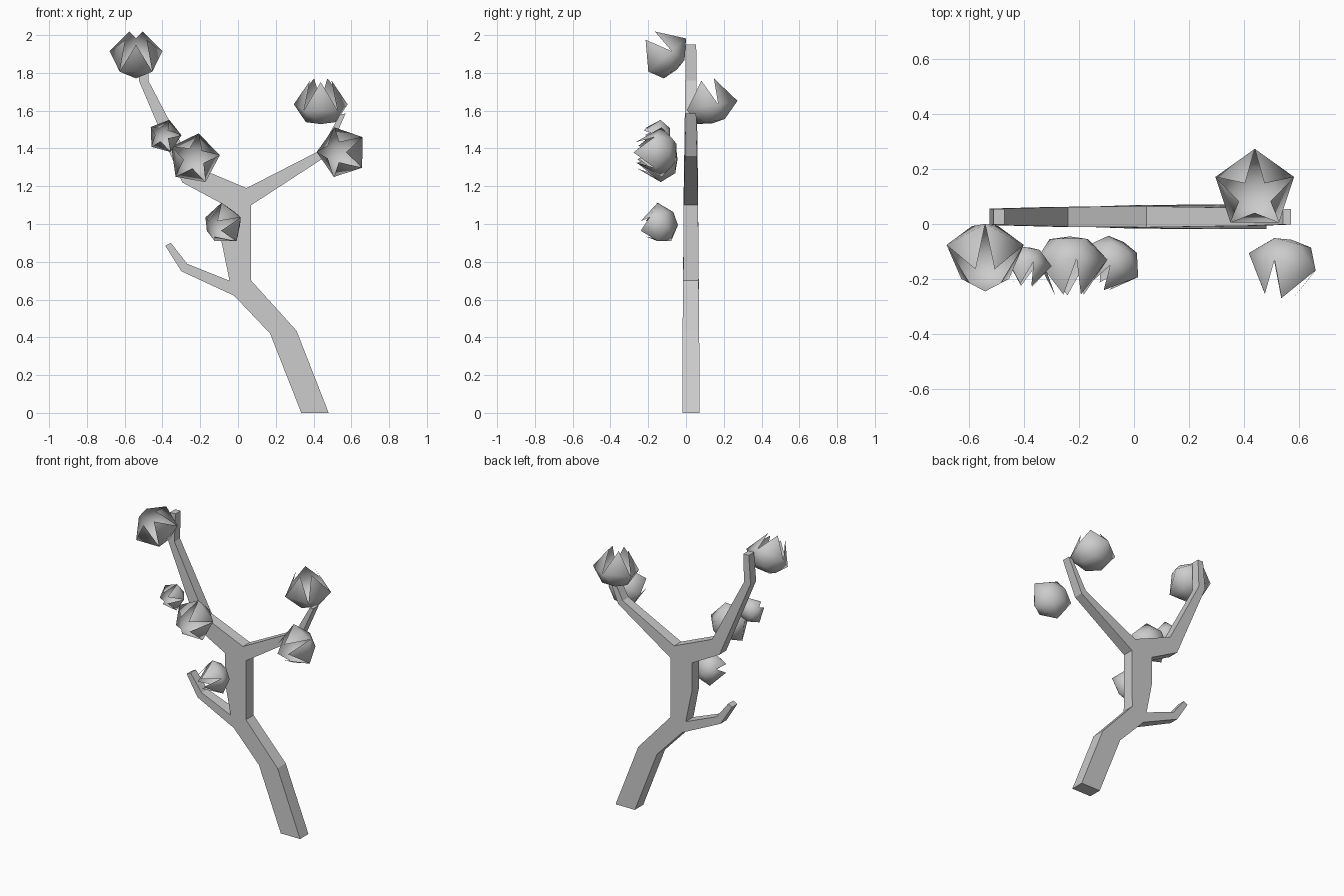
import bpy
from math import sin, cos, pi, radians
from mathutils import Vector

if "Cube" in bpy.data.objects:
    bpy.data.objects.remove(bpy.data.objects["Cube"])


def add_mesh(name, verts, faces, smooth=False):
    me = bpy.data.meshes.new(name)
    me.from_pydata(verts, [], faces)
    for p in me.polygons:
        p.use_smooth = smooth
    me.update()
    ob = bpy.data.objects.new(name, me)
    bpy.context.collection.objects.link(ob)
    return ob


# Branch: flat forked outline (x, z, half thickness), thinner at the tips
outline = [
    (0.335, 0.0, .045), (0.48, 0.0, .045), (0.31, 0.435, .044), (0.07, 0.70, .041),
    (0.07, 1.10, .038), (0.47, 1.36, .032), (0.57, 1.585, .028), (0.54, 1.58, .028),
    (0.435, 1.39, .032), (0.045, 1.19, .038), (-0.24, 1.31, .036), (-0.475, 1.76, .030),
    (-0.47, 1.95, .028), (-0.51, 1.95, .028), (-0.525, 1.76, .030), (-0.295, 1.22, .036),
    (-0.09, 1.11, .038), (-0.09, 0.92, .039), (-0.045, 0.70, .041), (-0.27, 0.79, .032),
    (-0.355, 0.90, .028), (-0.385, 0.885, .028), (-0.30, 0.75, .032), (-0.02, 0.62, .042),
    (0.17, 0.42, .044),
]
n, yc = len(outline), 0.026
verts = [(x, yc - t, z) for x, z, t in outline] + [(x, yc + t, z) for x, z, t in outline]
faces = [tuple(range(n)), tuple(range(2 * n - 1, n - 1, -1))]
faces += [(i, i + n, (i + 1) % n + n, (i + 1) % n) for i in range(n)]
add_mesh("branch", verts, faces)


# Blossom: open five-petal cup with a small base, wide waist and inward tips
def blossom(name, center, axis, corner, r):
    w = Vector(axis).normalized()
    u = Vector(corner)
    u = (u - w * u.dot(w)).normalized()
    v = w.cross(u)
    c = Vector(center)

    def ring(radius, height, turn):
        return [c + r * (radius * (cos(a) * u + sin(a) * v) + height * w)
                for a in (2 * pi * (k + turn) / 5 for k in range(5))]

    pts = ring(0.55, -0.55, 0.5) + ring(1, 0, 0) + ring(0.4, 0.93, 0.5)
    pts.append(c - w * r * 0.62)
    fs = []
    for i in range(5):
        j = (i + 1) % 5
        fs += [(15, j, i), (i, 5 + j, 5 + i), (i, j, 5 + j), (5 + i, 5 + j, 10 + i)]
    add_mesh(name, pts, fs, True)


def clock(deg):
    a = radians(deg)
    return (cos(a), 0, sin(a))


flowers = [
    ((-0.54, -0.11, 1.885), (0, -0.66, 0.75), (0, 1, 1), 0.147),
    ((0.438, 0.125, 1.625), (0, -0.18, 0.98), (0, 1, 0), 0.15),
    ((0.55, -0.14, 1.38), (-0.25, -0.97, 0), clock(108), 0.138),
    ((-0.232, -0.13, 1.345), (0, -1, 0.03), clock(80), 0.137),
    ((-0.388, -0.14, 1.465), (-0.15, -1, 0.1), clock(75), 0.09),
    ((-0.075, -0.13, 1.0), (-0.5, -0.83, -0.2), clock(90), 0.115),
]
for k, f in enumerate(flowers):
    blossom(f"blossom_{k + 1}", *f)
